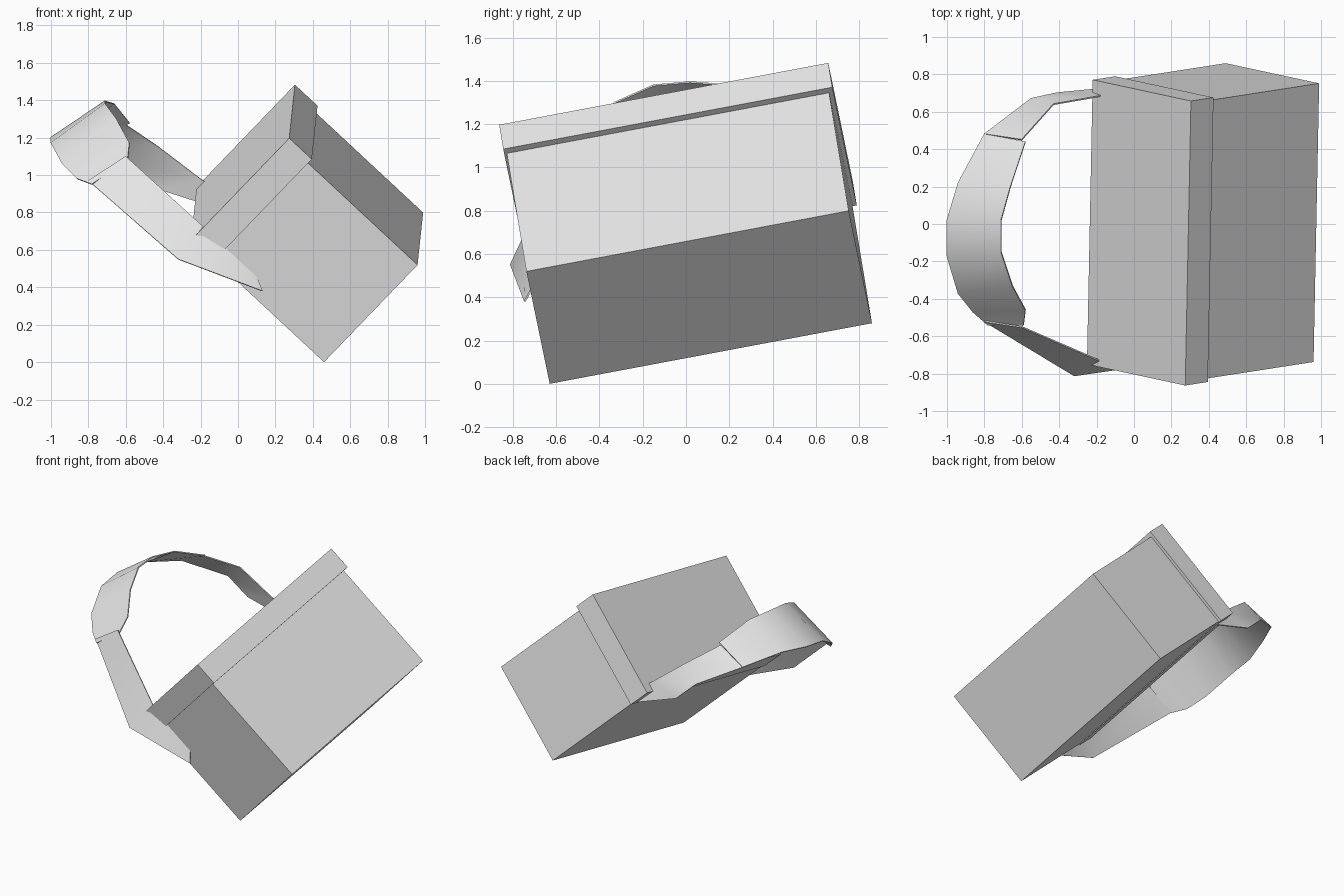
import bpy
import bmesh
import math
from mathutils import Vector, Matrix

cube = bpy.data.objects.get("Cube")
if cube:
    bpy.data.objects.remove(cube, do_unlink=True)

# One plain material for everything
grey = bpy.data.materials.new("light_grey")
grey.use_nodes = True
grey.diffuse_color = (0.8, 0.8, 0.8, 1)
grey.node_tree.nodes["Principled BSDF"].inputs["Base Color"].default_value = (0.8, 0.8, 0.8, 1)

# Tilted frame of the box: width, length and height axes from its lowest corner
corner = Vector((0.46, -0.63, 0.0))
length = Vector((0.03, 1.49, 0.28)).normalized()
width = Vector((0.5, -0.105, 0.52))
width = (width - length * width.dot(length)).normalized()
height = width.cross(length)
frame = Matrix((width, length, height)).transposed().to_4x4()
frame.translation = corner


def add_object(name, bm):
    mesh = bpy.data.meshes.new(name)
    bm.to_mesh(mesh)
    bm.free()
    obj = bpy.data.objects.new(name, mesh)
    bpy.context.collection.objects.link(obj)
    mesh.materials.append(grey)
    return obj


def add_box(name, low, high):
    low, high = Vector(low), Vector(high)
    bm = bmesh.new()
    bmesh.ops.create_cube(bm, size=1)
    bmesh.ops.scale(bm, vec=high - low, verts=bm.verts)
    bmesh.ops.translate(bm, vec=(low + high) / 2, verts=bm.verts)
    obj = add_object(name, bm)
    obj.matrix_world = frame
    return obj


def add_ribbon(name, sections):
    """Band through pairs of outer and inner edge points."""
    bm = bmesh.new()
    rows = [[bm.verts.new(p) for p in pair] for pair in sections]
    for (a, b), (c, d) in zip(rows, rows[1:]):
        bm.faces.new((a, b, d, c))
    obj = add_object(name, bm)
    solid = obj.modifiers.new("thickness", "SOLIDIFY")
    solid.thickness = 0.008
    solid.offset = 0
    bpy.ops.object.select_all(action="DESELECT")
    obj.select_set(True)
    bpy.context.view_layer.objects.active = obj
    bpy.ops.object.modifier_apply(modifier=solid.name)
    bpy.ops.object.shade_smooth_by_angle(angle=math.radians(40))
    return obj


# Box and overhanging lid
add_box("box_body", (0, 0, 0), (0.729, 1.516, 0.806))
add_box("box_lid", (-0.006, -0.012, 0.806), (0.76, 1.536, 0.972))

# Front strap, twisting into the front face
add_ribbon("front_strap", [
    ((0.13, -0.745, 0.38), (0.09, -0.69, 0.48)),
    ((-0.32, -0.81, 0.55), (-0.16, -0.74, 0.70)),
    ((-0.80, -0.52, 0.97), (-0.60, -0.55, 1.10)),
])

# Wide arched grip
add_ribbon("handle_grip", [
    ((-0.78, -0.54, 0.95), (-0.59, -0.54, 1.08)),
    ((-0.86, -0.47, 0.98), (-0.58, -0.46, 1.17)),
    ((-0.94, -0.37, 1.06), (-0.65, -0.33, 1.30)),
    ((-1.00, -0.17, 1.17), (-0.71, -0.15, 1.38)),
    ((-1.00, 0.02, 1.20), (-0.71, 0.02, 1.395)),
    ((-0.94, 0.22, 1.22), (-0.66, 0.20, 1.38)),
    ((-0.80, 0.48, 1.17), (-0.58, 0.44, 1.28)),
])

# Back strap, running into the lid
add_ribbon("back_strap", [
    ((-0.80, 0.48, 1.17), (-0.60, 0.45, 1.27)),
    ((-0.55, 0.67, 1.05), (-0.43, 0.64, 1.155)),
    ((-0.41, 0.70, 0.92), (-0.20, 0.68, 0.98)),
    ((-0.10, 0.73, 0.82), (-0.08, 0.71, 0.90)),
])
